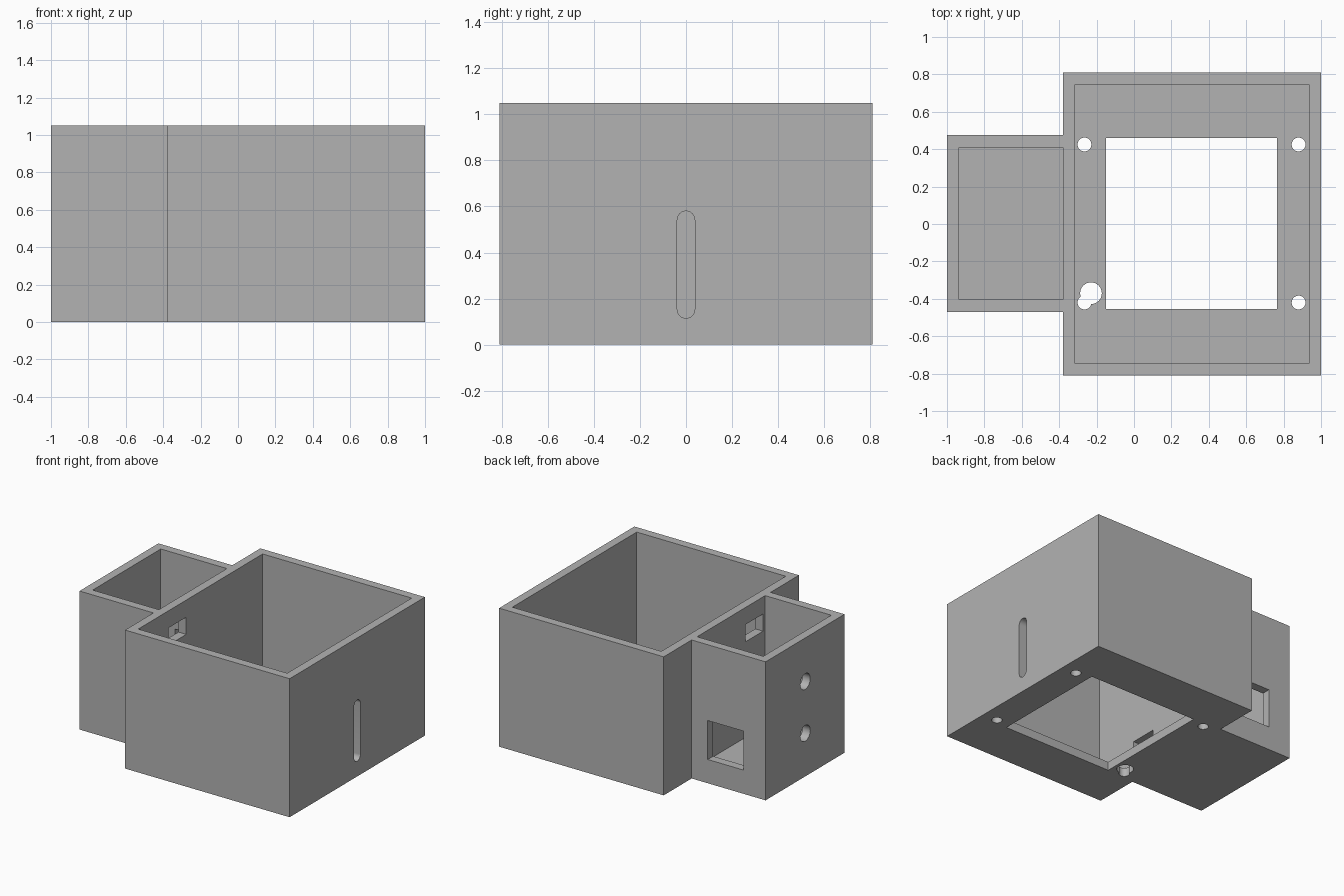
import bpy, bmesh
from math import cos, sin, pi
from mathutils import Vector

default = bpy.data.objects.get("Cube")
if default:
    bpy.data.objects.remove(default, do_unlink=True)

H = 1.05        # overall height
WALL = 0.065    # wall and floor thickness
OVER = 0.02     # how far cutters poke past a surface

grey = bpy.data.materials.new("plain grey")
grey.use_nodes = True
colour = (0.45, 0.45, 0.45, 1)
grey.diffuse_color = colour
grey.node_tree.nodes["Principled BSDF"].inputs["Base Color"].default_value = colour


def prism(name, outline, axis, lo, hi):
    """Extrude a 2D outline along an axis; the outline uses the other two axes in order."""
    def place(p, t):
        c = list(p)
        c.insert("xyz".index(axis), t)
        return c
    bm = bmesh.new()
    face = bm.faces.new([bm.verts.new(place(p, lo)) for p in outline])
    grown = bmesh.ops.extrude_face_region(bm, geom=[face])["geom"]
    shift = Vector(place((0, 0), hi - lo))
    bmesh.ops.translate(bm, vec=shift, verts=[v for v in grown if isinstance(v, bmesh.types.BMVert)])
    bmesh.ops.recalc_face_normals(bm, faces=bm.faces[:])
    mesh = bpy.data.meshes.new(name)
    bm.to_mesh(mesh)
    bm.free()
    mesh.materials.append(grey)
    obj = bpy.data.objects.new(name, mesh)
    bpy.context.collection.objects.link(obj)
    return obj


def rect(a0, a1, b0, b1):
    return [(a0, b0), (a1, b0), (a1, b1), (a0, b1)]


def capsule(a, b0, b1, r, n=16):
    """Round outline; with b0 == b1 it is a plain circle."""
    top = [(a + r * cos(pi * i / n), b1 + r * sin(pi * i / n)) for i in range(n + 1)]
    low = [(a - r * cos(pi * i / n), b0 - r * sin(pi * i / n)) for i in range(n + 1)]
    return top + low if b1 > b0 else top[:-1] + low[:-1]


# Enclosure: large tray with a smaller side tray, drawn as one outline
enclosure = prism("enclosure", [
    (-0.38, -0.81), (1, -0.81), (1, 0.81), (-0.38, 0.81),
    (-0.38, 0.475), (-1, 0.475), (-1, -0.47), (-0.38, -0.47)], "z", 0, H)

cutters = []


def cut(*args):
    cutters.append(prism("cutter", *args))


# Open-topped cavities
cut(rect(-0.38 + WALL, 1 - WALL, -0.81 + WALL, 0.81 - WALL), "z", WALL, H + OVER)
cut(rect(-1 + WALL, -0.38, -0.47 + WALL, 0.475 - WALL), "z", WALL, H + OVER)

# Floor opening, four screw holes and a wider cable hole
cut(rect(-0.15, 0.765, -0.455, 0.46), "z", -OVER, WALL + OVER)
for x in (-0.265, 0.88):
    for y in (-0.42, 0.425):
        cut(capsule(x, y, y, 0.037), "z", -OVER, WALL + OVER)
cut(capsule(-0.23, -0.37, -0.37, 0.058), "z", -OVER, WALL + OVER)

# Tall slot in the left wall
cut(capsule(0, 0.153, 0.542, 0.038), "x", 1 - WALL - OVER, 1 + OVER)

# Round holes in the side tray and cable windows in the dividing wall
for z in (0.327, 0.72):
    cut(capsule(0, z, z, 0.06), "x", -1 - OVER, -1 + WALL + OVER)
for z in (0.125, 0.79):
    cut(rect(-0.38, -0.17, z, z + 0.13), "x", -0.38 - OVER, -0.38 + WALL + OVER)

# Square window in the back of the side tray
cut(rect(-0.815, -0.515, 0.18, 0.475), "y", 0.475 - WALL - OVER, 0.475 + OVER)

# Carve everything out, then discard the cutters
bpy.ops.object.select_all(action="DESELECT")
enclosure.select_set(True)
bpy.context.view_layer.objects.active = enclosure
for cutter in cutters:
    cutter.hide_render = True
    mod = enclosure.modifiers.new("carve", "BOOLEAN")
    mod.operation = "DIFFERENCE"
    mod.solver = "EXACT"
    mod.object = cutter
    bpy.ops.object.modifier_apply(modifier=mod.name)
for cutter in cutters:
    bpy.data.objects.remove(cutter, do_unlink=True)

bpy.ops.object.shade_smooth_by_angle(angle=pi / 6)
